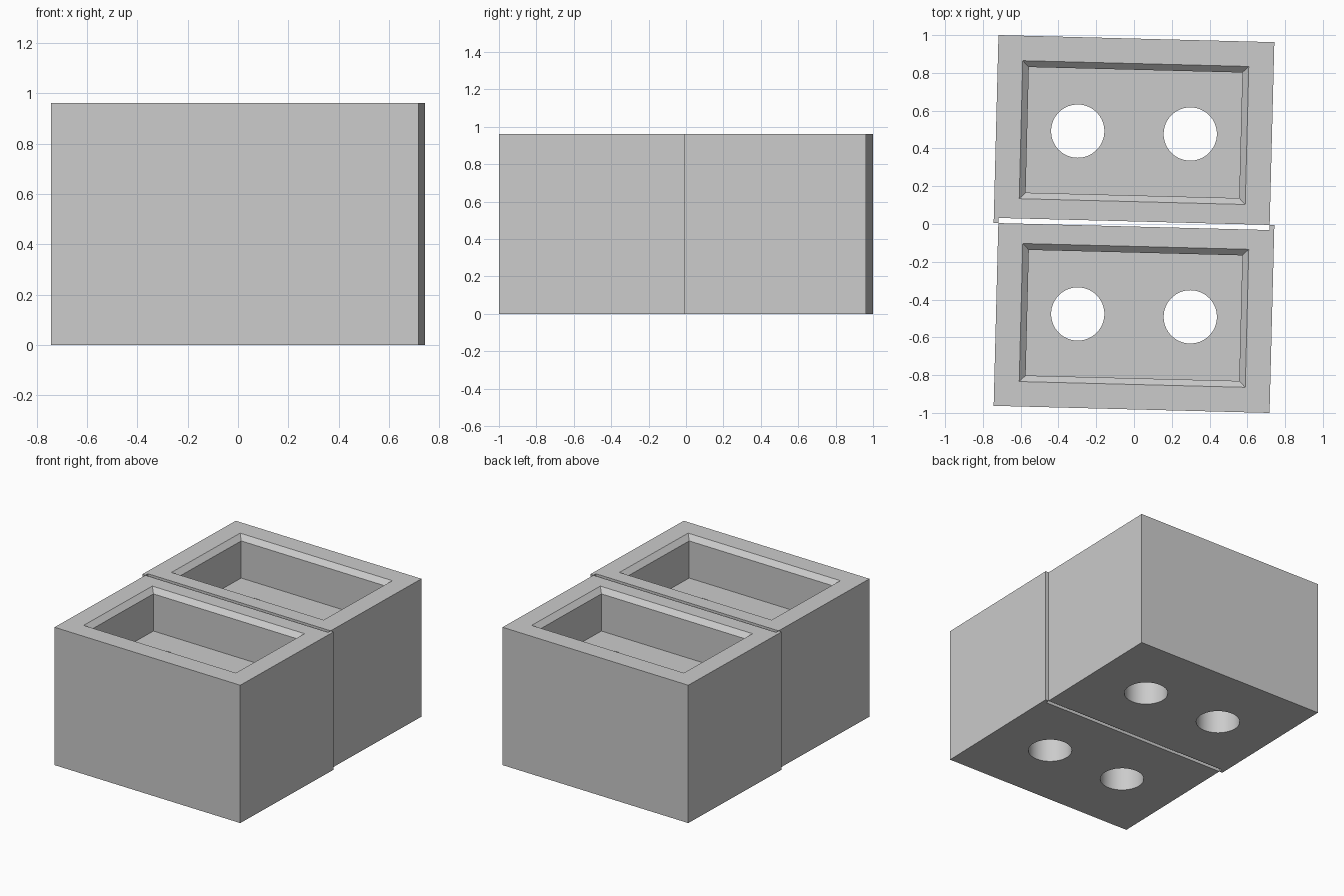
import bpy, bmesh, math

if "Cube" in bpy.data.objects:
    bpy.data.objects.remove(bpy.data.objects["Cube"])

W, D, H = 1.461, 0.995, 0.962      # block width, depth, height
RIM, CHAMFER = 0.132, 0.033        # rim width and chamfer at the opening
FLOOR = 0.67                       # height of the tray floor
HOLE_X, HOLE_R = 0.298, 0.141      # through holes
TURN = math.radians(-1.47)         # slight turn of both blocks
OFFSET = 0.484                     # centre distance of each block from the origin

grey = bpy.data.materials.new("concrete_grey")
grey.diffuse_color = (0.6, 0.6, 0.6, 1)
grey.use_nodes = True
grey.node_tree.nodes["Principled BSDF"].inputs["Base Color"].default_value = grey.diffuse_color


def finish(name, bm, y):
    """Turn a bmesh into a placed object."""
    bmesh.ops.recalc_face_normals(bm, faces=bm.faces[:])
    mesh = bpy.data.meshes.new(name)
    bm.to_mesh(mesh)
    bm.free()
    mesh.materials.append(grey)
    obj = bpy.data.objects.new(name, mesh)
    bpy.context.collection.objects.link(obj)
    obj.location.y = y
    obj.rotation_euler.z = TURN
    return obj


def stacked_rectangles(name, y, levels):
    """Solid bridged through rectangles given as (inset, height)."""
    bm = bmesh.new()
    rings = []
    for inset, z in levels:
        hx, hy = W / 2 - inset, D / 2 - inset
        rings.append([bm.verts.new((sx * hx, sy * hy, z))
                      for sx, sy in ((-1, -1), (1, -1), (1, 1), (-1, 1))])
    for a, b in zip(rings, rings[1:]):
        for i in range(4):
            j = (i + 1) % 4
            bm.faces.new((a[i], a[j], b[j], b[i]))
    bm.faces.new(rings[0])
    bm.faces.new(rings[-1])
    return finish(name, bm, y)


def hole_cutter(y, x):
    bm = bmesh.new()
    bmesh.ops.create_cone(bm, cap_ends=True, segments=64, radius1=HOLE_R,
                          radius2=HOLE_R, depth=3)
    bmesh.ops.translate(bm, verts=bm.verts[:], vec=(x, 0, 0))
    return finish("hole_cutter", bm, y)


def cut(obj, cutter):
    cutter.hide_render = True
    mod = obj.modifiers.new("cut", "BOOLEAN")
    mod.operation, mod.solver, mod.object = "DIFFERENCE", "EXACT", cutter
    bpy.context.view_layer.objects.active = obj
    bpy.ops.object.modifier_apply(modifier=mod.name)
    bpy.data.objects.remove(cutter)


for name, side in (("front_block", -1), ("rear_block", 1)):
    y = side * OFFSET
    # block with a chamfered, recessed tray
    block = stacked_rectangles(name, y, [
        (0, 0), (0, H), (RIM, H),
        (RIM + CHAMFER, H - CHAMFER), (RIM + CHAMFER, FLOOR)])
    # two drain holes
    for x in (-HOLE_X, HOLE_X):
        cut(block, hole_cutter(y, x))
    # narrow slot where the neighbouring block would overlap
    cut(block, stacked_rectangles("slot_cutter", -y, [(0, -1), (0, 2)]))
    # smooth hole walls, sharp edges elsewhere
    bpy.ops.object.select_all(action="DESELECT")
    block.select_set(True)
    bpy.context.view_layer.objects.active = block
    bpy.ops.object.shade_smooth_by_angle(angle=math.radians(30))
